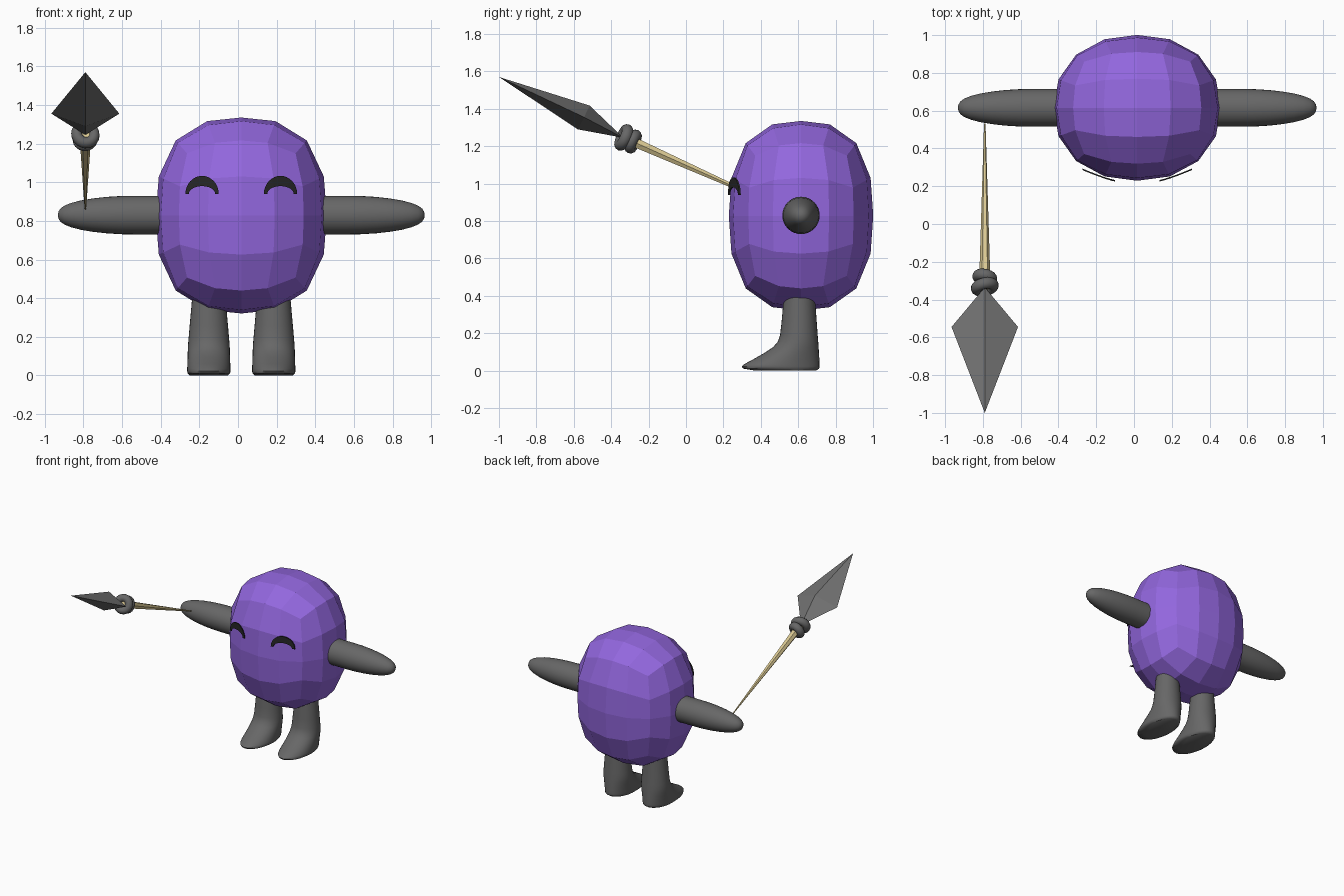
import bpy, bmesh, math
from mathutils import Vector, Matrix

if "Cube" in bpy.data.objects:
    bpy.data.objects.remove(bpy.data.objects["Cube"])


def material(name, rgb):
    m = bpy.data.materials.new(name)
    m.diffuse_color = (*rgb, 1)
    m.use_nodes = True
    m.node_tree.nodes["Principled BSDF"].inputs["Base Color"].default_value = m.diffuse_color
    return m


PURPLE = material("purple", (0.29, 0.135, 0.73))
GREY = material("dark grey", (0.135, 0.135, 0.135))
STEEL = material("blade grey", (0.16, 0.16, 0.16))
WOOD = material("pale wood", (0.70, 0.58, 0.29))
BLACK = material("eye black", (0.02, 0.02, 0.02))
CX, CY = 0.017, 0.615      # middle of the body


def finish(bm, name, mat, smooth=None):
    bmesh.ops.recalc_face_normals(bm, faces=bm.faces[:])
    me = bpy.data.meshes.new(name)
    bm.to_mesh(me)
    bm.free()
    me.materials.append(mat)
    ob = bpy.data.objects.new(name, me)
    bpy.context.collection.objects.link(ob)
    if smooth:
        bpy.ops.object.select_all(action='DESELECT')
        bpy.context.view_layer.objects.active = ob
        ob.select_set(True)
        bpy.ops.object.shade_smooth_by_angle(angle=math.radians(smooth))
    return ob


def loft(bm, rings):
    """Skin closed rings of points and cap both ends."""
    loops = [[bm.verts.new(p) for p in r] for r in rings]
    n = len(loops[0])
    for a, b in zip(loops, loops[1:]):
        for i in range(n):
            j = (i + 1) % n
            bm.faces.new((a[i], a[j], b[j], b[i]))
    bm.faces.new(loops[0])
    bm.faces.new(loops[-1])


def circle(n):
    return [(math.cos(2 * math.pi * i / n), math.sin(2 * math.pi * i / n)) for i in range(n)]


# Body: gridded cube inflated to a rounded barrel, flat faces
bm = bmesh.new()
bmesh.ops.create_cube(bm, size=2)
bmesh.ops.subdivide_edges(bm, edges=bm.edges[:], cuts=3, use_grid_fill=True)
for v in bm.verts:
    x, y, z = (math.tan(c * math.pi / 4) for c in v.co)
    flat = (abs(x) ** 2.2 + abs(y) ** 2.2) ** (1 / 2.2)
    k = (flat ** 2.6 + abs(z) ** 2.6) ** (-1 / 2.6)
    v.co = (CX + 0.443 * k * x, CY + 0.386 * k * y, 0.828 + 0.507 * k * z)
finish(bm, "body", PURPLE)

# Arms: straight tube running into a long rounded tip
ARM = [(0.30, 0.1), (0.55, 0.1), (0.62, 0.099), (0.70, 0.094), (0.77, 0.086), (0.83, 0.076),
       (0.88, 0.063), (0.915, 0.049), (0.936, 0.034), (0.946, 0.018), (0.949, 0.004)]
for side, name in ((-1, "right_arm"), (1, "left_arm")):
    bm = bmesh.new()
    loft(bm, [[(CX + side * d, CY + r * c, 0.83 + r * s) for c, s in circle(32)] for d, r in ARM])
    finish(bm, name, GREY, 40)

# Legs: stacked ovals (height, front, back, half width) flowing into a pointed foot
LEG = [(0.42, 0.527, 0.688, 0.085), (0.36, 0.52, 0.692, 0.09), (0.26, 0.511, 0.699, 0.099),
       (0.19, 0.503, 0.704, 0.105), (0.155, 0.491, 0.707, 0.108), (0.125, 0.465, 0.709, 0.109),
       (0.095, 0.42, 0.711, 0.11), (0.06, 0.358, 0.713, 0.111), (0.035, 0.312, 0.714, 0.112),
       (0.022, 0.298, 0.714, 0.112), (0.011, 0.305, 0.712, 0.11), (0.0, 0.37, 0.695, 0.098)]
for side, name in ((-1, "right_leg"), (1, "left_leg")):
    bm = bmesh.new()
    loft(bm, [[(CX + side * 0.168 + w * c, (f + b) / 2 + (b - f) / 2 * s, z)
               for c, s in circle(32)] for z, f, b, w in LEG])
    finish(bm, name, GREY, 50)

# Eyes: thin smiling crescents curving around the face
N = 16
for side, name in ((-1, "right_eye"), (1, "left_eye")):
    bm = bmesh.new()

    def eye_point(a, width, height, depth):
        u = width * math.cos(a)
        t = max(0, (u + 0.086) / 0.172)
        z = 0.94 + height * math.sin(a)
        y = 0.225 + 0.06 * t ** 1.2 + depth
        return bm.verts.new((CX + side * (0.203 + u), y, z))

    rows = []
    for i in range(N + 1):
        a = math.pi * i / N
        rows.append([eye_point(a, 0.086, 0.093, 0), eye_point(a, 0.068, 0.04, 0),
                     eye_point(a, 0.068, 0.04, 0.008), eye_point(a, 0.086, 0.093, 0.008)])
    for p, q in zip(rows, rows[1:]):
        for i in range(4):
            j = (i + 1) % 4
            bm.faces.new((p[i], p[j], q[j], q[i]))
    bm.faces.new(rows[0])
    bm.faces.new(rows[-1])
    finish(bm, name, BLACK)

# Spear shaft: thin tapered stick rising forward from the hand
SX = -0.79
low, high = Vector((SX, 0.53, 0.862)), Vector((SX, -0.34, 1.25))
axis = (high - low).normalized()
across, up = Vector((1, 0, 0)), Vector((1, 0, 0)).cross(axis)
bm = bmesh.new()
loft(bm, [[p + r * (c * across + s * up) for c, s in circle(6)]
          for p, r in ((low, 0.004), (high, 0.031))])
finish(bm, "spear_shaft", WOOD)

# Binding: two slightly tilted cord rings around the shaft
for k, (along, tilt, big) in enumerate(((-0.062, 12, 0.038), (-0.008, -12, 0.046))):
    bm = bmesh.new()
    centre = high + axis * along
    turn = Matrix.Rotation(math.radians(tilt), 3, up)
    rings = []
    for c, s in circle(20):
        out = c * across + s * up
        rings.append([bm.verts.new(centre + turn @ (out * (big + 0.029 * a) + axis * 0.031 * b))
                      for a, b in circle(12)])
    for i in range(20):
        p, q = rings[i], rings[(i + 1) % 20]
        for j in range(12):
            m = (j + 1) % 12
            bm.faces.new((p[j], p[m], q[m], q[j]))
    finish(bm, "binding_%d" % (k + 1), GREY, 60)

# Spear head: flat-faced diamond with a ridge above and below
bm = bmesh.new()
tip = bm.verts.new((SX, -1.0, 1.57))
base = bm.verts.new((SX, -0.335, 1.245))
belt = [bm.verts.new(p) for p in ((SX - 0.176, -0.545, 1.355), (SX, -0.515, 1.417),
                                  (SX + 0.176, -0.545, 1.355), (SX, -0.578, 1.29))]
for i in range(4):
    j = (i + 1) % 4
    bm.faces.new((tip, belt[i], belt[j]))
    bm.faces.new((base, belt[j], belt[i]))
finish(bm, "spear_head", STEEL)
